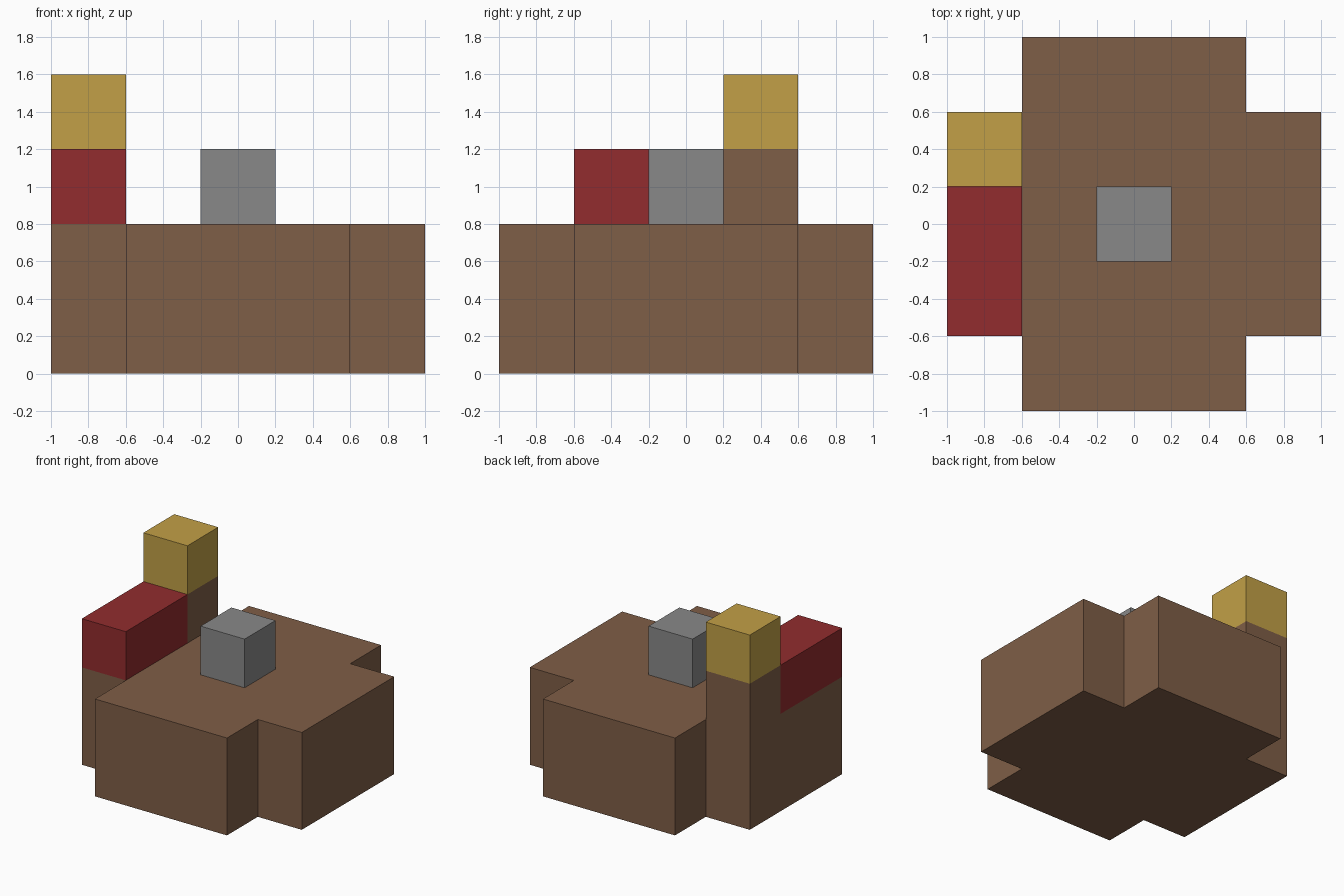
import bpy
import bmesh

if "Cube" in bpy.data.objects:
    bpy.data.objects.remove(bpy.data.objects["Cube"], do_unlink=True)

U = 0.4  # edge length of one block


def make_material(name, rgb):
    """Flat material from 0-255 display colour, converted to linear."""
    col = [((c / 255 + 0.055) / 1.055) ** 2.4 for c in rgb] + [1.0]
    mat = bpy.data.materials.new(name)
    mat.use_nodes = True
    mat.diffuse_color = col
    mat.node_tree.nodes["Principled BSDF"].inputs["Base Color"].default_value = col
    return mat


def make_prism(name, outline, z0, z1, mat, closed_bottom=False):
    """Extrude a plan outline from z0 to z1."""
    bm = bmesh.new()
    floor = bm.faces.new([bm.verts.new((x, y, z0)) for x, y in outline])
    ext = bmesh.ops.extrude_face_region(bm, geom=[floor], use_keep_orig=True)
    top = [v for v in ext["geom"] if isinstance(v, bmesh.types.BMVert)]
    bmesh.ops.translate(bm, verts=top, vec=(0, 0, z1 - z0))
    bmesh.ops.recalc_face_normals(bm, faces=bm.faces)
    if not closed_bottom:
        bmesh.ops.delete(bm, geom=[floor], context='FACES_ONLY')
    mesh = bpy.data.meshes.new(name)
    bm.to_mesh(mesh)
    bm.free()
    mesh.materials.append(mat)
    obj = bpy.data.objects.new(name, mesh)
    bpy.context.collection.objects.link(obj)
    return obj


def rect(x0, x1, y0, y1):
    return [(x0, y0), (x1, y0), (x1, y1), (x0, y1)]


brown = make_material("brown", (127, 94, 71))
red = make_material("red", (146, 44, 46))
gold = make_material("gold", (194, 160, 71))
grey = make_material("grey", (137, 137, 137))

# Cross-shaped base: a square with its four corner blocks notched out
far, near = 2.5 * U, 1.5 * U
cross = []
for sx, sy in ((1, 1), (-1, 1), (-1, -1), (1, -1)):
    corner = [(sx * far, sy * near), (sx * near, sy * near), (sx * near, sy * far)]
    cross += corner if sx * sy > 0 else corner[::-1]
make_prism("base", cross, 0, 2 * U, brown, closed_bottom=True)

# Blocks standing on the base
make_prism("centre_block", rect(-U / 2, U / 2, -U / 2, U / 2), 2 * U, 3 * U, grey)
make_prism("red_bench", rect(-far, -near, -near, U / 2), 2 * U, 3 * U, red)
post = rect(-far, -near, U / 2, near)
make_prism("corner_post", post, 2 * U, 3 * U, brown)
make_prism("post_cap", post, 3 * U, 4 * U, gold)
